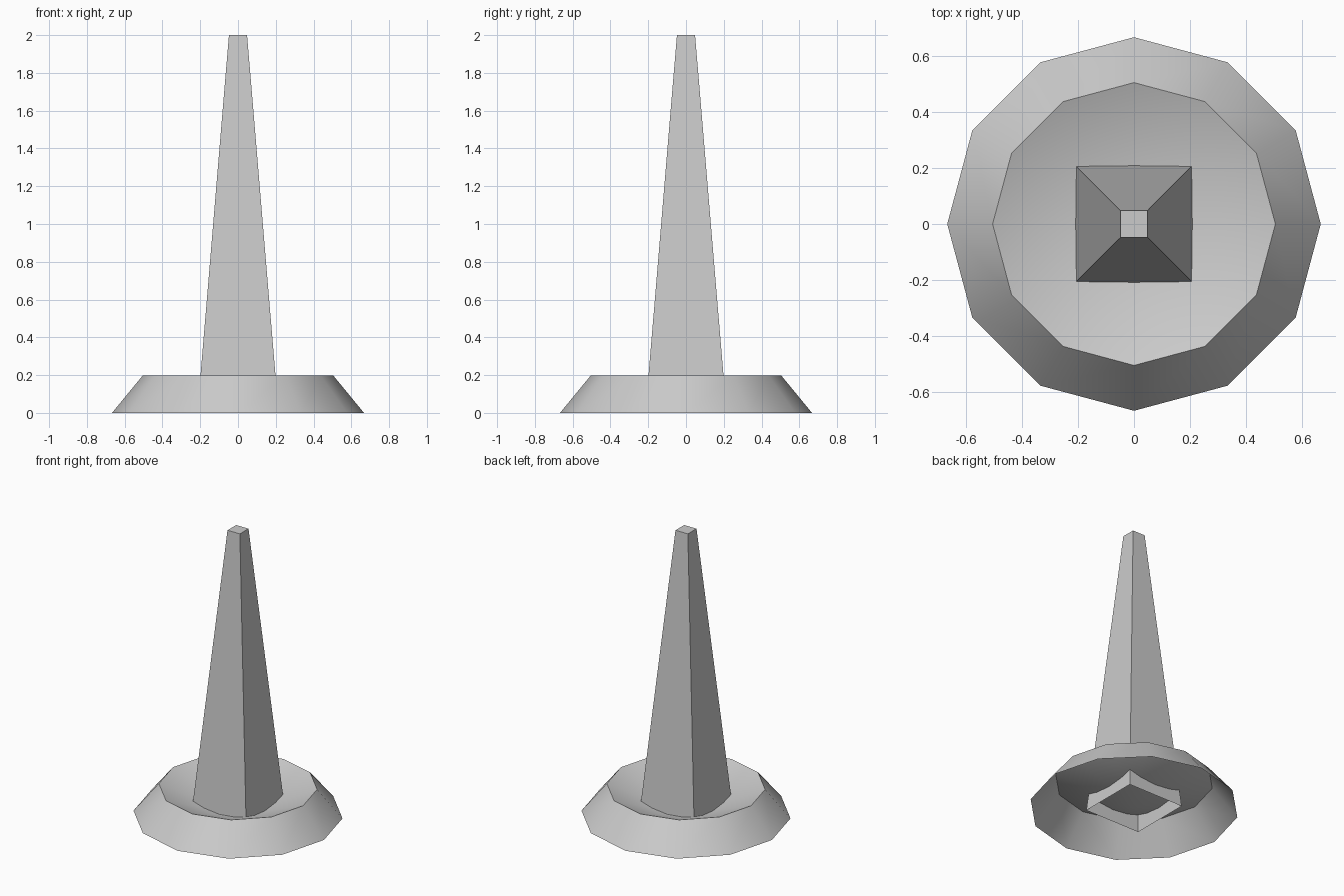
import bpy
import bmesh
import math

default_cube = bpy.data.objects.get("Cube")
if default_cube:
    bpy.data.objects.remove(default_cube, do_unlink=True)

# Single plain material
grey = bpy.data.materials.new("light grey")
grey.use_nodes = True
colour = (0.6, 0.6, 0.6, 1)
grey.diffuse_color = colour
grey.node_tree.nodes["Principled BSDF"].inputs["Base Color"].default_value = colour


def lathe(name, sides, profile, turn=0.0, cap_top=False):
    """Join polygon rings given as (radius, height); radius 0 makes a point."""
    bm = bmesh.new()
    rings = []
    for radius, z in profile:
        if radius == 0:
            rings.append([bm.verts.new((0, 0, z))] * sides)
            continue
        angles = [turn + math.tau * i / sides for i in range(sides)]
        rings.append([bm.verts.new((radius * math.cos(a), radius * math.sin(a), z))
                      for a in angles])
    for low, high in zip(rings, rings[1:]):
        for i in range(sides):
            j = (i + 1) % sides
            corners = [low[i], low[j], high[j], high[i]]
            bm.faces.new(list(dict.fromkeys(corners)))
    if cap_top:
        bm.faces.new(rings[-1])
    mesh = bpy.data.meshes.new(name)
    bm.to_mesh(mesh)
    bm.free()
    mesh.materials.append(grey)
    obj = bpy.data.objects.new(name, mesh)
    bpy.context.collection.objects.link(obj)
    return obj


# Base: flared skirt, open underneath, with a conical dish sunk into its rim
base = lathe("dished_base", 12, [(0.667, 0), (0.505, 0.197), (0, 0)])
bpy.ops.object.select_all(action="DESELECT")
base.select_set(True)
bpy.context.view_layer.objects.active = base
bpy.ops.object.shade_smooth_by_angle(angle=math.radians(35))

# Pillar: square and tapering, open at the foot, passing through the dish
half_foot, half_top = 0.215, 0.048
lathe("tapered_pillar", 4,
      [(half_foot * math.sqrt(2), 0), (half_top * math.sqrt(2), 2)],
      turn=math.pi / 4, cap_top=True)
